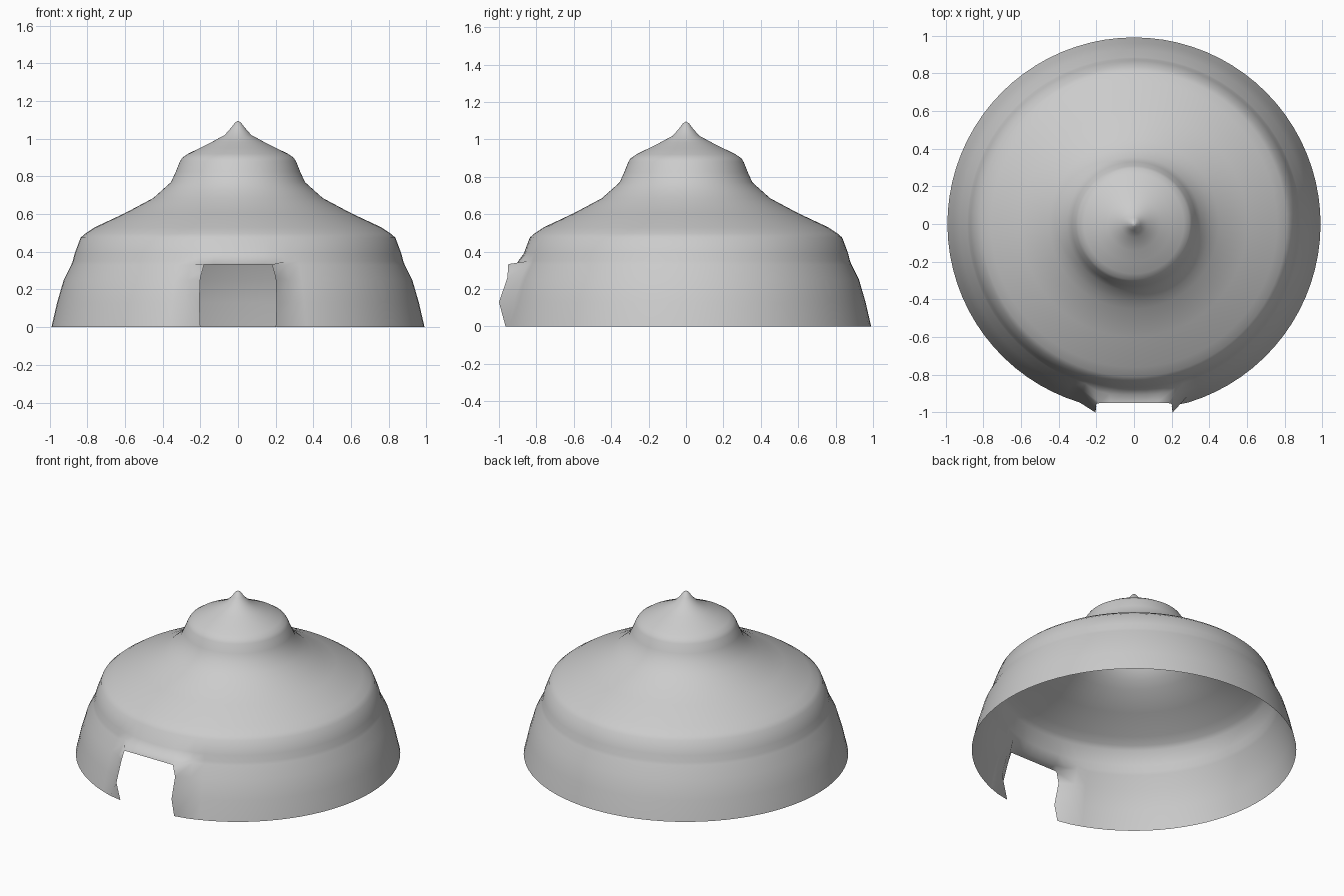
import bpy, bmesh
from math import sin, cos, pi, radians

cube = bpy.data.objects.get("Cube")
if cube:
    bpy.data.objects.remove(cube)

# One plain clay colour
clay = bpy.data.materials.new("light_grey")
clay.use_nodes = True
colour = (0.6, 0.6, 0.6, 1)
clay.diffuse_color = colour
clay.node_tree.nodes["Principled BSDF"].inputs["Base Color"].default_value = colour

# Dome profile from rim to tip: radius, height
profile = [(0.99, 0), (0.96, 0.13), (0.925, 0.25), (0.885, 0.33), (0.877, 0.35),
           (0.867, 0.39), (0.835, 0.475), (0.81, 0.497), (0.76, 0.53), (0.6, 0.605),
           (0.45, 0.685), (0.405, 0.725), (0.355, 0.77), (0.33, 0.825), (0.308, 0.88),
           (0.295, 0.9), (0.265, 0.92), (0.2, 0.952), (0.14, 0.982), (0.07, 1.02),
           (0.035, 1.06), (0.015, 1.087)]
tip_height = 1.095

# Flared doorway: half width, y and z of the edge on the lowest rings
door_edge = [(0.2, -0.965, 0), (0.205, -1.0, 0.13), (0.2, -0.955, 0.26), (0.18, -0.95, 0.333)]
TOP = len(door_edge) - 1

# Column angles measured from the front: doorway first, then around the back
DOOR = 6
edge, shoulder, around = 0.21, 0.295, 72
angles = [-edge + 2 * edge * i / DOOR for i in range(DOOR + 1)]
angles += [shoulder + (2 * pi - 2 * shoulder) * i / around for i in range(around + 1)]
count = len(angles)


def dome_point(row, col):
    """Position on the dome, pulled outward around the doorway."""
    r, z = profile[row]
    a = angles[col]
    x, y = r * sin(a), -r * cos(a)
    if col <= DOOR:
        side = 2 * col / DOOR - 1
        if row <= TOP:
            half, y, z = door_edge[row]
            x = half * side
        elif row == TOP + 1:
            x, y, z = 0.2 * side, -0.905 + 0.02 * side ** 4, 0.338
    return x, y, z


bm = bmesh.new()
rings = [[bm.verts.new(dome_point(row, col)) for col in range(count)]
         for row in range(len(profile))]
for row in range(len(rings) - 1):
    low, high = rings[row], rings[row + 1]
    for col in range(count):
        if row < TOP and col < DOOR:
            continue  # open doorway
        nxt = (col + 1) % count
        bm.faces.new((low[col], low[nxt], high[nxt], high[col]))

# Pointed cap
tip = bm.verts.new((0, 0, tip_height))
for col in range(count):
    bm.faces.new((rings[-1][col], rings[-1][(col + 1) % count], tip))

# Remove points left inside the doorway
bmesh.ops.delete(bm, geom=[v for v in bm.verts if not v.link_faces], context="VERTS")
bmesh.ops.recalc_face_normals(bm, faces=bm.faces)

mesh = bpy.data.meshes.new("dome_shell")
bm.to_mesh(mesh)
bm.free()
mesh.materials.append(clay)
dome = bpy.data.objects.new("dome_shell", mesh)
bpy.context.collection.objects.link(dome)

bpy.context.view_layer.objects.active = dome
dome.select_set(True)
bpy.ops.object.shade_smooth_by_angle(angle=radians(80))
